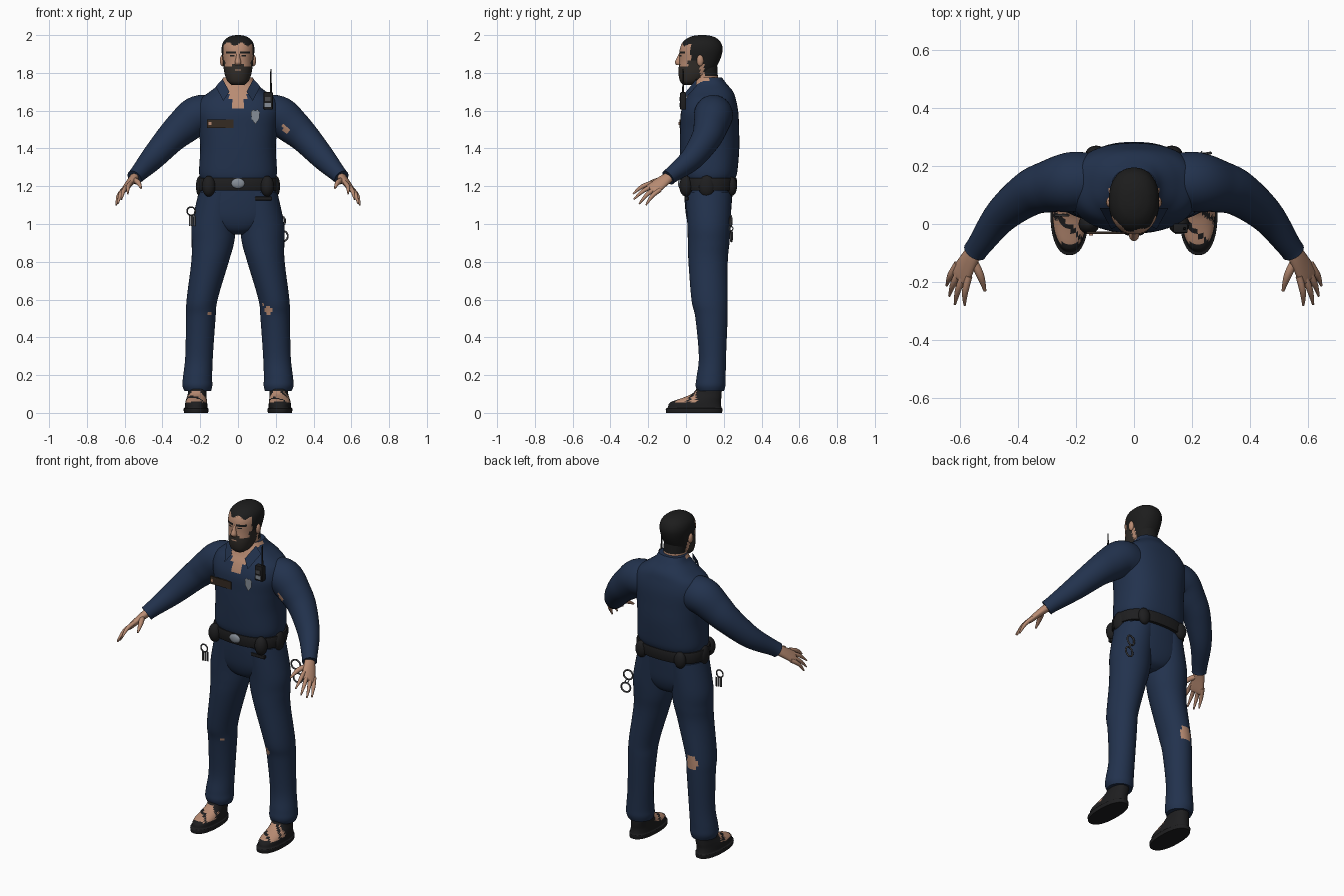
import bpy, bmesh, math
from mathutils import Vector, Matrix

if "Cube" in bpy.data.objects:
    bpy.data.objects.remove(bpy.data.objects["Cube"])

COLORS = {
    "navy_cloth": (0.016, 0.032, 0.075), "skin": (0.48, 0.26, 0.17),
    "black_leather": (0.013, 0.013, 0.014), "hair": (0.012, 0.012, 0.012),
    "beard": (0.030, 0.025, 0.021), "silver": (0.24, 0.27, 0.31),
    "dark_metal": (0.07, 0.07, 0.075), "dark_plate": (0.035, 0.024, 0.016),
}
MATS = {}
for key, c in COLORS.items():
    MATS[key] = bpy.data.materials.new(key)
    MATS[key].diffuse_color = (*c, 1)


def finish(name, bm, rule, angle=50):
    """Write the mesh; rule is a colour name or a function (centre, normal) -> name."""
    bmesh.ops.recalc_face_normals(bm, faces=bm.faces)
    bm.normal_update()
    me = bpy.data.meshes.new(name)
    slots = []
    for f in bm.faces:
        m = rule if isinstance(rule, str) else rule(f.calc_center_median(), f.normal)
        if m not in slots:
            slots.append(m)
            me.materials.append(MATS[m])
        f.material_index = slots.index(m)
        f.smooth = True
    bm.to_mesh(me)
    bm.free()
    ob = bpy.data.objects.new(name, me)
    bpy.context.collection.objects.link(ob)
    bpy.ops.object.select_all(action='DESELECT')
    ob.select_set(True)
    bpy.context.view_layer.objects.active = ob
    bpy.ops.object.shade_smooth_by_angle(angle=math.radians(angle))
    return ob


def resample(st, steps):
    """Catmull-Rom through the stations."""
    out = []
    for i in range(len(st) - 1):
        p0, p1, p2, p3 = st[max(i - 1, 0)], st[i], st[i + 1], st[min(i + 2, len(st) - 1)]
        for k in range(steps):
            t = k / steps
            out.append([0.5 * (2 * b + (c - a) * t + (2 * a - 5 * b + 4 * c - d) * t * t
                               + (3 * b - a - 3 * c + d) * t ** 3)
                        for a, b, c, d in zip(p0, p1, p2, p3)])
    return out + [list(st[-1])]


def loft(name, st, rule, segs=32, steps=5, power=2.0, ref=None, side=1):
    """Upright stations (z, cx, cy, rx, ry), or with ref: tube stations (x, y, z, ru, rv)."""
    rows = resample(st, steps)
    bm = bmesh.new()
    rings = []
    for i, r in enumerate(rows):
        if ref is None:
            cen, u, v = Vector((r[1], r[2], r[0])), Vector((1, 0, 0)), Vector((0, 1, 0))
        else:
            cen = Vector(r[:3])
            t = (Vector(rows[min(i + 1, len(rows) - 1)][:3]) - Vector(rows[max(i - 1, 0)][:3])).normalized()
            u = (Vector(ref) - t * t.dot(Vector(ref))).normalized()
            v = t.cross(u)
        ring = []
        for k in range(segs):
            a = math.tau * k / segs
            co, si = math.cos(a), math.sin(a)
            p = (cen + u * math.copysign(abs(co) ** (2 / power), co) * r[3]
                 + v * math.copysign(abs(si) ** (2 / power), si) * r[4])
            ring.append(bm.verts.new((p.x * side, p.y, p.z)))
        rings.append(ring)
    for a, b in zip(rings, rings[1:]):
        for k in range(segs):
            bm.faces.new((a[k], a[(k + 1) % segs], b[(k + 1) % segs], b[k]))
    bm.faces.new(rings[0])
    bm.faces.new(rings[-1])
    return finish(name, bm, rule)


def blob(name, loc, size, rule):
    bm = bmesh.new()
    bmesh.ops.create_uvsphere(bm, u_segments=20, v_segments=12, radius=1,
                              matrix=Matrix.Translation(loc) @ Matrix.Diagonal((*size, 1)))
    return finish(name, bm, rule)


def box(name, loc, size, rule, bevel=0.0):
    bm = bmesh.new()
    bmesh.ops.create_cube(bm, size=1, matrix=Matrix.Translation(loc) @ Matrix.Diagonal((*size, 1)))
    if bevel:
        bmesh.ops.bevel(bm, geom=bm.edges[:], offset=bevel, segments=2, affect='EDGES', profile=0.5)
    return finish(name, bm, rule, 35)


def plate(name, pts, thick, rule):
    """Flat polygon thickened along its normal."""
    bm = bmesh.new()
    f = bm.faces.new([bm.verts.new(p) for p in pts])
    bmesh.ops.solidify(bm, geom=[f], thickness=thick)
    return finish(name, bm, rule, 30)


def hoop(name, loc, radius, wire, rule, turn=0.0):
    """Upright ring facing front, turned about z."""
    bpy.ops.mesh.primitive_torus_add(major_radius=radius, minor_radius=wire, major_segments=24,
                                     minor_segments=8, location=loc,
                                     rotation=(math.pi / 2, 0, turn))
    ob = bpy.context.object
    ob.name = name
    ob.data.materials.append(MATS[rule])
    bpy.ops.object.shade_smooth()


def near(c, spots):
    return any((c - Vector(p)).length < r for *p, r in spots)


# ---- shirt with open neck
def shirt_rule(c, n):
    if n.y < 0 and c.z > 1.575 and abs(c.x) < (c.z - 1.575) * 0.47:
        return "skin"
    return "navy_cloth"

loft("shirt", [(1.19, 0, .12, .19, .132), (1.235, 0, .12, .198, .14), (1.28, 0, .122, .206, .15),
               (1.40, 0, .125, .20, .157), (1.50, 0, .125, .208, .156), (1.59, 0, .125, .222, .152),
               (1.655, 0, .13, .205, .135), (1.70, 0, .135, .15, .115), (1.74, 0, .127, .10, .09),
               (1.775, 0, .122, .078, .068)], shirt_rule, segs=64, steps=7, power=2.4)
for s, tag in ((-1, "right"), (1, "left")):
    plate(tag + "_collar", [(s * .045, .0, 1.70), (s * .082, .055, 1.768), (s * .118, .055, 1.728),
                            (s * .078, -.018, 1.652)], .009, "navy_cloth")

# ---- head, coloured by region
def head_rule(c, n):
    x = abs(c.x)
    hairline = 1.952 + 0.01 * math.sin(c.x * 90)
    if c.z > hairline:
        return "hair"
    if c.y > .025 and c.z > 1.865 or c.y > .095 and c.z > 1.79:
        return "hair"
    if c.y < .075 and (c.z < 1.832 or (c.z < 1.868 and c.y > .01)):
        return "skin" if x < .02 and 1.813 < c.z < 1.82 and c.y < 0 else "beard"
    if c.y < .02 and x < .032 and c.z < 1.843:
        return "beard"
    if c.y < .02 and (.012 < x < .062 and 1.903 < c.z < 1.914 or .02 < x < .045 and 1.885 < c.z < 1.893):
        return "hair"
    return "skin"

loft("head", [(1.735, 0, .015, .03, .028), (1.755, 0, .027, .055, .058), (1.80, 0, .05, .072, .09),
              (1.86, 0, .07, .080, .106), (1.92, 0, .08, .087, .114), (1.96, 0, .083, .080, .102),
              (1.985, 0, .085, .058, .075), (1.997, 0, .085, .03, .04), (2.0, 0, .085, .008, .01)],
     head_rule, segs=64, steps=9, power=2.2)
loft("neck", [(1.64, 0, .12, .075, .075), (1.74, 0, .105, .066, .068), (1.84, 0, .095, .066, .07)],
     lambda c, n: "hair" if c.y > .1 and c.z > 1.785 else "skin")
loft("nose", [(1.842, 0, -.036, .016, .016), (1.856, 0, -.04, .017, .019), (1.88, 0, -.034, .011, .014),
              (1.905, 0, -.028, .008, .008)], "skin", segs=16)

# ---- trousers: pelvis and legs, with worn patches
PATCHES = [(.15, .03, .54, .035), (-.19, .22, .58, .04), (-.14, .05, .52, .02), (.12, .06, .57, .015)]
cloth_rule = lambda c, n: "skin" if near(c, PATCHES) else "navy_cloth"
loft("pelvis", [(1.22, 0, .12, .195, .13), (1.12, 0, .118, .212, .125), (1.03, 0, .118, .205, .115),
                (.97, 0, .118, .12, .09), (.945, 0, .118, .04, .05)], "navy_cloth", segs=48, power=2.3)
LEG = [(1.17, .10, .12, .108, .122), (1.0, .127, .122, .117, .115), (.90, .133, .12, .112, .11),
       (.80, .148, .117, .099, .104), (.60, .19, .125, .082, .096), (.50, .197, .135, .078, .085),
       (.30, .206, .14, .073, .072), (.19, .214, .133, .077, .077), (.145, .215, .13, .079, .079),
       (.115, .213, .13, .07, .07)]

def shoe_rule(c, n):
    if .055 < c.z < .115 and -.065 < c.y < .055 and n.z > .2 and math.sin(c.x * 60 + c.y * 70) > -.75:
        return "skin"
    return "black_leather"

SHOE = [(0, .222, .043, .064, .148), (.022, .222, .043, .066, .15), (.028, .222, .046, .06, .142),
        (.055, .221, .05, .058, .134), (.08, .219, .085, .053, .102), (.105, .216, .113, .049, .076),
        (.15, .214, .13, .048, .06)]

# ---- arms and hands
ARM = [(.12, .15, 1.575, .09, .10), (.21, .145, 1.575, .103, .105), (.29, .13, 1.515, .09, .094),
       (.36, .105, 1.45, .078, .08), (.455, .03, 1.345, .06, .064), (.53, -.07, 1.265, .043, .045),
       (.548, -.095, 1.245, .041, .043)]
SPREAD = Vector((-.065, -.07, .06)).normalized()
KNUCKLE = Vector((.598, -.178, 1.185))
TIPS = [(.645, -.212, 1.10), (.636, -.248, 1.107), (.617, -.277, 1.13), (.583, -.28, 1.16)]

for s, tag in ((-1, "right"), (1, "left")):
    loft(tag + "_trouser_leg", LEG, cloth_rule, segs=40, steps=7, side=s)
    loft(tag + "_shoe", SHOE, shoe_rule, segs=40, steps=4, power=2.3, side=s)
    loft(tag + "_sleeve", ARM, lambda c, n: "skin" if near(c, [(.25, .045, 1.50, .022)]) else "navy_cloth",
         segs=36, steps=6, ref=(0, 1, .3), side=s)
    loft(tag + "_palm", [(.54, -.08, 1.255, .028, .024), (.565, -.12, 1.228, .036, .021),
                         (*KNUCKLE, .043, .015), (.603, -.188, 1.178, .036, .008)],
         "skin", segs=20, ref=SPREAD, side=s)
    for i, tip in enumerate(TIPS):
        base = KNUCKLE + SPREAD * (i - 1.5) * .023 - Vector((.01, -.02, -.015))
        mid = (base + Vector(tip)) / 2 + Vector((.006, -.004, .008))
        loft(f"{tag}_finger_{i + 1}", [(*base, .012, .012), (*mid, .011, .011), (*tip, .004, .004)],
             "skin", segs=10, steps=4, ref=SPREAD, side=s)
    loft(tag + "_thumb", [(.56, -.115, 1.235, .015, .015), (.53, -.175, 1.222, .014, .014),
                          (.513, -.23, 1.19, .005, .005)], "skin", segs=10, steps=4, ref=(0, 0, 1), side=s)
    blob(tag + "_ear", (s * .083, .075, 1.865), (.013, .018, .03), "skin")
    # belt pouches
    blob(tag + "_front_pouch", (s * .155, .0, 1.20), (.036, .035, .055), "black_leather")
    blob(tag + "_hip_pouch", (s * .197, .11, 1.20), (.026, .044, .058), "black_leather")
    blob(tag + "_back_pouch", (s * .13, .243, 1.20), (.036, .027, .05), "black_leather")

# ---- belt
loft("belt", [(1.178, 0, .12, .208, .142), (1.184, 0, .12, .213, .147), (1.236, 0, .12, .213, .149),
              (1.242, 0, .12, .208, .144)], "black_leather", segs=64, steps=2, power=2.4)
blob("buckle", (0, -.03, 1.215), (.036, .012, .027), "silver")
box("baton_strap", (.135, .003, 1.135), (.09, .02, .02), "black_leather", .004)

# ---- chest items
box("name_plate", (-.093, -.03, 1.53), (.14, .009, .046), "dark_plate")
box("name_plate_pin", (-.148, -.036, 1.532), (.014, .006, .016), "skin")
plate("chest_badge", [(.068, -.033, 1.592), (.08, -.033, 1.606), (.092, -.033, 1.60), (.104, -.033, 1.606),
                      (.116, -.033, 1.592), (.112, -.033, 1.555), (.092, -.033, 1.528),
                      (.072, -.033, 1.555)], .008, "silver")
box("radio_body", (.16, -.015, 1.652), (.05, .032, .092), "black_leather", .005)
box("radio_screen", (.158, -.032, 1.662), (.03, .005, .022), "dark_metal")
box("radio_keypad", (.158, -.032, 1.63), (.034, .005, .022), "silver")
loft("radio_antenna", [(1.69, .174, -.015, .006, .006), (1.82, .174, -.015, .003, .003)],
     "black_leather", segs=10)

# ---- handcuffs and keys
hoop("upper_cuff", (.222, .237, 1.015), .028, .005, "dark_metal", .15)
hoop("lower_cuff", (.236, .24, .936), .028, .005, "dark_metal", .15)
hoop("cuff_link", (.229, .238, .976), .011, .003, "silver", 1.2)
hoop("key_ring", (-.248, .03, 1.068), .022, .004, "dark_metal")
for i, dx in enumerate((-.013, 0, .013)):
    box(f"key_{i + 1}", (-.243 + dx, .03 + .004 * i, 1.018), (.009, .004, .056), "dark_metal")

for m in bpy.data.materials:
    if m.users and not m.is_grease_pencil:
        m.use_nodes = True
        m.node_tree.nodes["Principled BSDF"].inputs["Base Color"].default_value = m.diffuse_color
